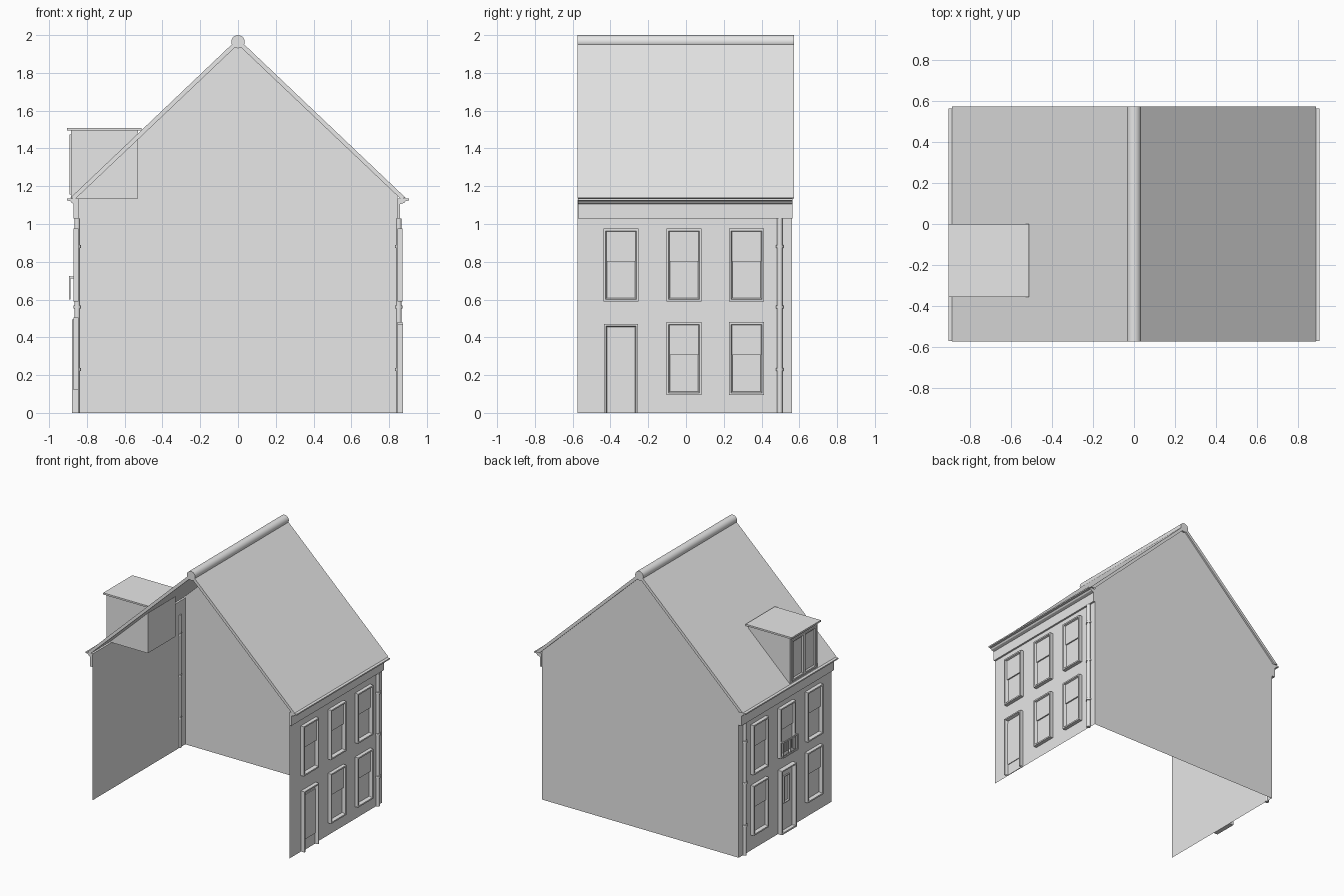
import bpy, bmesh, math
from mathutils import Vector

if "Cube" in bpy.data.objects:
    bpy.data.objects.remove(bpy.data.objects["Cube"], do_unlink=True)

grey = bpy.data.materials.new("plain_grey")
GREY = (0.8, 0.8, 0.8, 1)
grey.diffuse_color = GREY
grey.use_nodes = True
grey.node_tree.nodes["Principled BSDF"].inputs["Base Color"].default_value = GREY

FRONT, BACK = -0.575, 0.56
WALL = 0.844


def finish(name, bm):
    bmesh.ops.remove_doubles(bm, verts=bm.verts, dist=1e-5)
    mesh = bpy.data.meshes.new(name)
    bm.to_mesh(mesh)
    bm.free()
    mesh.materials.append(grey)
    obj = bpy.data.objects.new(name, mesh)
    bpy.context.scene.collection.objects.link(obj)
    return obj


def add_box(bm, x0, x1, y0, y1, z0, z1):
    cube = bmesh.ops.create_cube(bm, size=1)
    for v in cube["verts"]:
        v.co = Vector(((x0 + x1) / 2 + v.co.x * (x1 - x0),
                       (y0 + y1) / 2 + v.co.y * (y1 - y0),
                       (z0 + z1) / 2 + v.co.z * (z1 - z0)))


def boxes(name, items):
    bm = bmesh.new()
    for item in items:
        add_box(bm, *item)
    return finish(name, bm)


def extrude_y(name, profile, y0, y1):
    """Closed x-z profile drawn out along y."""
    bm = bmesh.new()
    face = bm.faces.new([bm.verts.new((x, y0, z)) for x, z in profile])
    out = bmesh.ops.extrude_face_region(bm, geom=[face])
    for v in out["geom"]:
        if isinstance(v, bmesh.types.BMVert):
            v.co.y = y1
    bmesh.ops.recalc_face_normals(bm, faces=bm.faces)
    return finish(name, bm)


def smooth(obj):
    bpy.ops.object.select_all(action="DESELECT")
    obj.select_set(True)
    bpy.context.view_layer.objects.active = obj
    bpy.ops.object.shade_smooth_by_angle(angle=math.radians(40))


def cylinder(name, radius, length, centre, along_y=False):
    bpy.ops.mesh.primitive_cylinder_add(
        vertices=20, radius=radius, depth=length, location=centre,
        rotation=(math.pi / 2 if along_y else 0, 0, 0))
    obj = bpy.context.object
    obj.name = name
    obj.data.materials.append(grey)
    smooth(obj)


def street_wall(name, side, openings):
    """Thin wall sheet with rectangular openings."""
    ys = sorted({FRONT, BACK, *(o[0] for o in openings), *(o[1] for o in openings)})
    zs = sorted({0, 1.13, *(o[2] for o in openings), *(o[3] for o in openings)})
    bm = bmesh.new()
    for y0, y1 in zip(ys, ys[1:]):
        for z0, z1 in zip(zs, zs[1:]):
            cy, cz = (y0 + y1) / 2, (z0 + z1) / 2
            if any(a < cy < b and c < cz < d for a, b, c, d in openings):
                continue
            ring = [(y0, z0), (y1, z0), (y1, z1), (y0, z1)]
            if side < 0:
                ring.reverse()
            bm.faces.new([bm.verts.new((side * WALL, y, z)) for y, z in ring])
    finish(name, bm)


def frame(name, side, y0, y1, z0, z1, border, inner, outer, bottom=True):
    """Surround with a sloping inner edge around an opening."""
    bm = bmesh.new()
    loops = []
    for inset, depth in ((0, inner), (0, outer), (border * .55, outer), (border, inner)):
        low = z0 + inset if bottom else z0
        loops.append([bm.verts.new((side * depth, y, z)) for y, z in
                      ((y0 + inset, low), (y1 - inset, low),
                       (y1 - inset, z1 - inset), (y0 + inset, z1 - inset))])
    for k in range(4):
        a, b = loops[k], loops[(k + 1) % 4]
        for i in range(4):
            if i == 0 and not bottom:
                continue
            j = (i + 1) % 4
            bm.faces.new((a[i], a[j], b[j], b[i]))
    bmesh.ops.recalc_face_normals(bm, faces=bm.faces)
    finish(name, bm)


def window(name, side, opening):
    y0, y1, z0, z1 = opening
    frame(name + "_frame", side, y0, y1, z0, z1, 0.02, WALL, 0.872)
    middle = z0 + 0.55 * (z1 - z0)
    a, b = side * WALL, side * (WALL + 0.004)
    c = side * (WALL + 0.014)
    boxes(name + "_sashes", [
        (a, b, y0 + .01, y1 - .01, z0 + .01, middle),
        (a, c, y0 + .015, y1 - .015, middle, z1 - .015)])


def door(name, side, opening, depth):
    y0, y1, z0, z1 = opening
    frame(name + "_frame", side, y0, y1, z0, z1, 0.018, WALL, depth, bottom=False)
    boxes(name + "_leaf", [(side * WALL, side * (WALL + .006),
                            y0 + .008, y1 - .008, 0, z1 - .01)])


# Street walls, windows and doors
COLUMNS = (-0.344, -0.01, 0.32)
HALF = 0.093
for side, word, door_col, low in ((1, "left", 0, 0.095), (-1, "right", 1, 0.12)):
    openings = []
    for i, y in enumerate(COLUMNS):
        top_window = (y - HALF, y + HALF, 0.59, 0.975)
        openings.append(top_window)
        window(f"{word}_upper_window_{i}", side, top_window)
        if i == door_col:
            entry = (y - .09, y + .09, 0, low + .375)
            openings.append(entry)
            door(word + "_door", side, entry, 0.874 if side > 0 else 0.88)
        else:
            lower = (y - HALF, y + HALF, low, low + 0.385)
            openings.append(lower)
            window(f"{word}_lower_window_{i}", side, lower)
    street_wall(word + "_wall", side, openings)

    # Cornice with gutter lip
    face = 0.858 if side > 0 else 0.87
    profile = [(WALL, 1.03), (face, 1.03), (face, 1.105), (0.88, 1.112),
               (0.888, 1.122), (0.906, 1.124), (0.906, 1.134), (WALL, 1.134)]
    extrude_y(word + "_cornice", [(side * x, z) for x, z in profile], FRONT + .003, BACK + .005)

    # Drainpipe and brackets
    cylinder(word + "_drainpipe", 0.0145, 1.03, (side * 0.851, 0.497, 0.515))
    for i, z in enumerate((0.23, 0.56, 0.88)):
        cylinder(f"{word}_pipe_bracket_{i}", 0.02, 0.016, (side * 0.851, 0.497, z))

# Door panels
boxes("left_door_panel", [(WALL, WALL + .012, -.415, -.273, .085, .43)])
boxes("right_door_step", [(-0.88, -WALL, -0.1, 0.08, 0, 0.012)])
frame("right_door_light", -1, -0.045, 0.025, 0.22, 0.43, 0.012, WALL + .004, WALL + .016)

# Balcony railing on the middle window
rail = [(-0.895, -0.886, -0.1, 0.08, z, z + .01) for z in (0.6, 0.715)]
rail += [(-0.894, -0.887, -0.1 + i * .0288, -0.093 + i * .0288, 0.6, 0.72) for i in range(7)]
rail += [(-0.89, -WALL, y, y + .008, 0.712, 0.722) for y in (-0.1, 0.072)]
boxes("balcony_railing", rail)

# Closed gable wall
bm = bmesh.new()
bm.faces.new([bm.verts.new((x, BACK, z)) for x, z in
              ((-WALL, 0), (-WALL, 1.15), (0, 1.95), (WALL, 1.15), (WALL, 0))])
finish("gable_wall", bm)

# Roof and ridge
extrude_y("roof", [(-0.888, 1.138), (0, 1.982), (0.888, 1.138), (0.86, 1.134),
                   (0, 1.95), (-0.86, 1.134)], FRONT, 0.573)
cylinder("ridge", 0.035, 0.573 - FRONT, (0, (0.573 + FRONT) / 2, 1.965), along_y=True)

# Dormer with two-light window
boxes("dormer_body", [(-0.885, -0.53, -0.347, -0.008, 1.136, 1.495)])
boxes("dormer_roof", [(-0.906, -0.512, -0.357, 0, 1.495, 1.508)])
for i, y in enumerate((-0.325, -0.175)):
    frame(f"dormer_window_{i}", -1, y, y + .147, 1.155, 1.475, 0.022, 0.885, 0.893)
